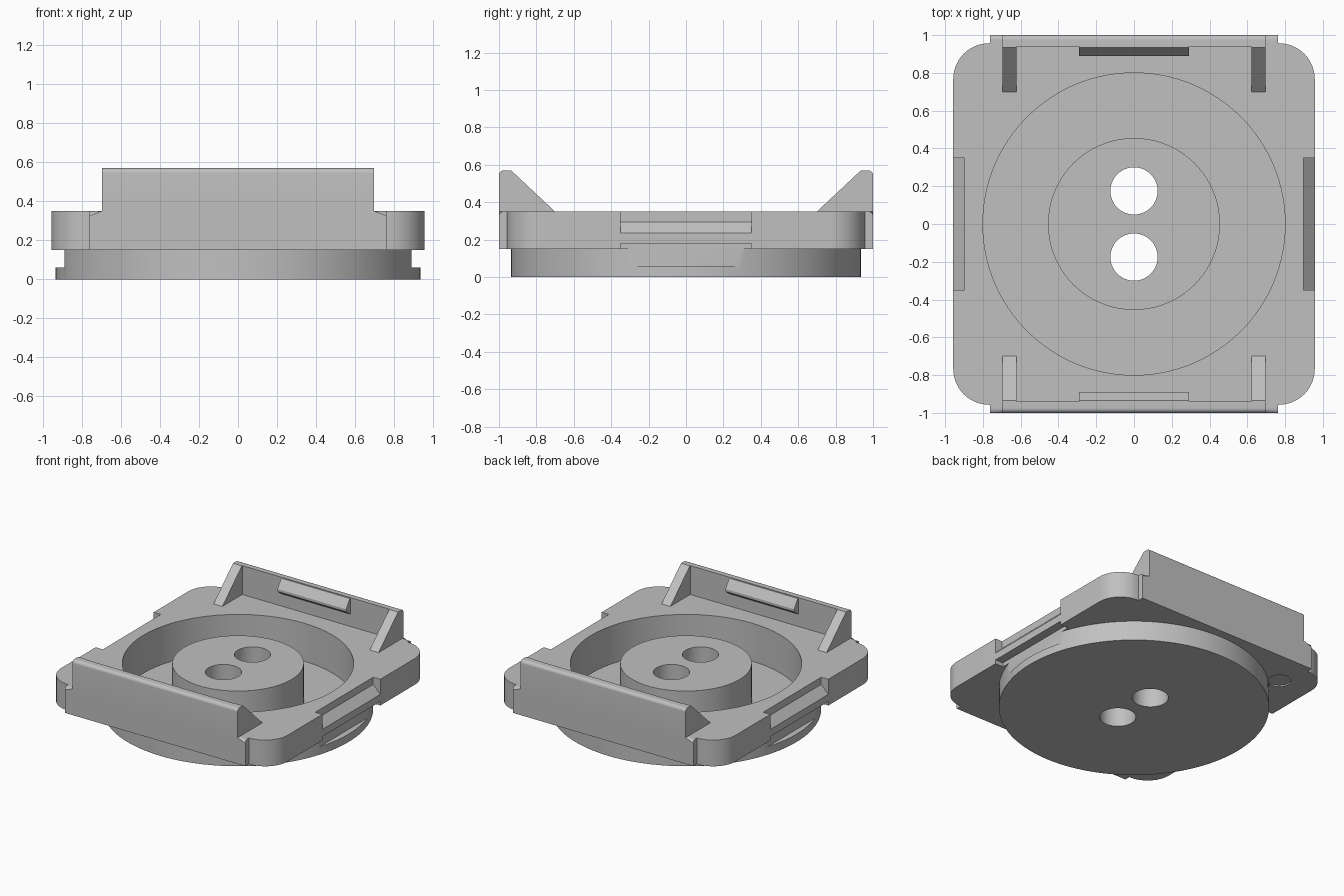
import bpy, bmesh, math
from mathutils import Matrix, Vector

cube = bpy.data.objects.get("Cube")
if cube:
    bpy.data.objects.remove(cube, do_unlink=True)

grey = bpy.data.materials.new("plain grey")
grey.use_nodes = True
GREY = (0.53, 0.53, 0.53, 1)
grey.diffuse_color = GREY
grey.node_tree.nodes["Principled BSDF"].inputs["Base Color"].default_value = GREY


def finish(name, bm):
    bmesh.ops.recalc_face_normals(bm, faces=bm.faces)
    mesh = bpy.data.meshes.new(name)
    bm.to_mesh(mesh)
    bm.free()
    mesh.materials.append(grey)
    obj = bpy.data.objects.new(name, mesh)
    bpy.context.collection.objects.link(obj)
    return obj


def cylinder(name, radius, z0, z1, x=0, y=0, sides=128):
    bm = bmesh.new()
    bmesh.ops.create_cone(bm, cap_ends=True, segments=sides, radius1=radius,
                          radius2=radius, depth=z1 - z0,
                          matrix=Matrix.Translation((x, y, (z0 + z1) / 2)))
    return finish(name, bm)


def prism(name, profile, axis, a, b, turn=0, bevel=None, radius=0, segments=8):
    """Extrude a profile along x or y from a to b, then turn it about z."""
    def place(p, t):
        return (t, p[0], p[1]) if axis == "x" else (p[0], t, p[1])
    bm = bmesh.new()
    face = bm.faces.new([bm.verts.new(place(p, a)) for p in profile])
    new = bmesh.ops.extrude_face_region(bm, geom=[face])["geom"]
    shift = Vector(place((0, 0), b - a))
    bmesh.ops.translate(bm, vec=shift, verts=[v for v in new if isinstance(v, bmesh.types.BMVert)])
    if bevel:
        edges = [e for e in bm.edges if bevel(e.verts[0].co, e.verts[1].co)]
        bmesh.ops.bevel(bm, geom=edges, offset=radius, segments=segments,
                        profile=0.5, affect="EDGES")
    bmesh.ops.rotate(bm, matrix=Matrix.Rotation(turn, 3, "Z"), verts=bm.verts)
    return finish(name, bm)


def rect(u0, u1, z0, z1):
    return [(u0, z0), (u1, z0), (u1, z1), (u0, z1)]


def combine(target, tool, operation):
    mod = target.modifiers.new(operation.lower(), "BOOLEAN")
    mod.operation = operation
    mod.solver = "EXACT"
    mod.object = tool
    bpy.context.view_layer.objects.active = target
    bpy.ops.object.modifier_apply(modifier=mod.name)
    bpy.data.objects.remove(tool, do_unlink=True)


TOP, UNDER, FLOOR = 0.35, 0.15, 0.06
HALF = 0.957
parts = []

# Square plate with rounded corners
tray = prism("tray", rect(-HALF, HALF, UNDER, TOP), "y", -HALF, HALF,
             bevel=lambda p, q: abs(p.z - q.z) > 0.1, radius=0.19, segments=12)
parts.append(tray)

# Round base under the plate, flattened on both sides above its lip
base = cylinder("base", 0.935, 0, 0.2)
for turn in (0, math.pi):
    combine(base, prism("flat", rect(0.89, 1.1, FLOOR, 0.18), "y", -0.35, 0.35, turn), "DIFFERENCE")
    combine(tray, prism("under_notch", rect(0.89, 1.1, 0.1, 0.18), "y", -0.35, 0.35, turn), "DIFFERENCE")
combine(tray, base, "UNION")

# Upright end walls with lower shoulders and rounded outer top edges
wall_half, shoulder = 0.697, 0.762
outline = [(-shoulder, UNDER), (shoulder, UNDER), (shoulder, TOP), (wall_half, TOP),
           (wall_half, 0.57), (-wall_half, 0.57), (-wall_half, TOP), (-shoulder, TOP)]
for turn in (0, math.pi):
    wall = prism("end_wall", outline, "y", 0.94, 1.0, turn, radius=0.025,
                 bevel=lambda p, q: min(p.y, q.y) > 0.99 and abs(p.z - q.z) < 0.01
                 and p.z > 0.3)
    combine(tray, wall, "UNION")

# Round pocket with a central post
combine(tray, cylinder("pocket", 0.80, FLOOR, 0.5), "DIFFERENCE")
combine(tray, cylinder("post", 0.455, 0.03, TOP), "UNION")

# Two through holes
for y in (-0.175, 0.175):
    combine(tray, cylinder("hole", 0.125, -0.1, 0.5, 0, y, 64), "DIFFERENCE")

# Sloped notches in the upper side edges
notch = [(0.897, 0.5), (0.897, 0.295), (HALF, 0.235), (1.1, 0.235), (1.1, 0.5)]
for turn in (0, math.pi):
    combine(tray, prism("side_notch", notch, "y", -0.35, 0.35, turn), "DIFFERENCE")

# Shallow round mark under one corner
combine(tray, cylinder("mark", 0.08, 0.1, UNDER + 0.01, -0.70, 0.73, 32), "DIFFERENCE")

# Triangular ribs and snap latches inside each end wall
rib = [(0.70, TOP), (0.945, TOP), (0.945, 0.57), (0.935, 0.57)]
latch = [(0.945, 0.565), (0.935, 0.565), (0.89, 0.50), (0.89, 0.48), (0.945, 0.44)]
for end, turn in (("back", 0), ("front", math.pi)):
    for side, x in (("a", -wall_half), ("b", 0.622)):
        parts.append(prism(f"{end}_rib_{side}", rib, "x", x, x + 0.075, turn))
    parts.append(prism(f"{end}_latch", latch, "x", -0.29, 0.29, turn))

# Smooth the round surfaces and keep corners sharp
bpy.ops.object.select_all(action="DESELECT")
for obj in parts:
    obj.select_set(True)
bpy.context.view_layer.objects.active = tray
bpy.ops.object.shade_smooth_by_angle(angle=math.radians(30))
